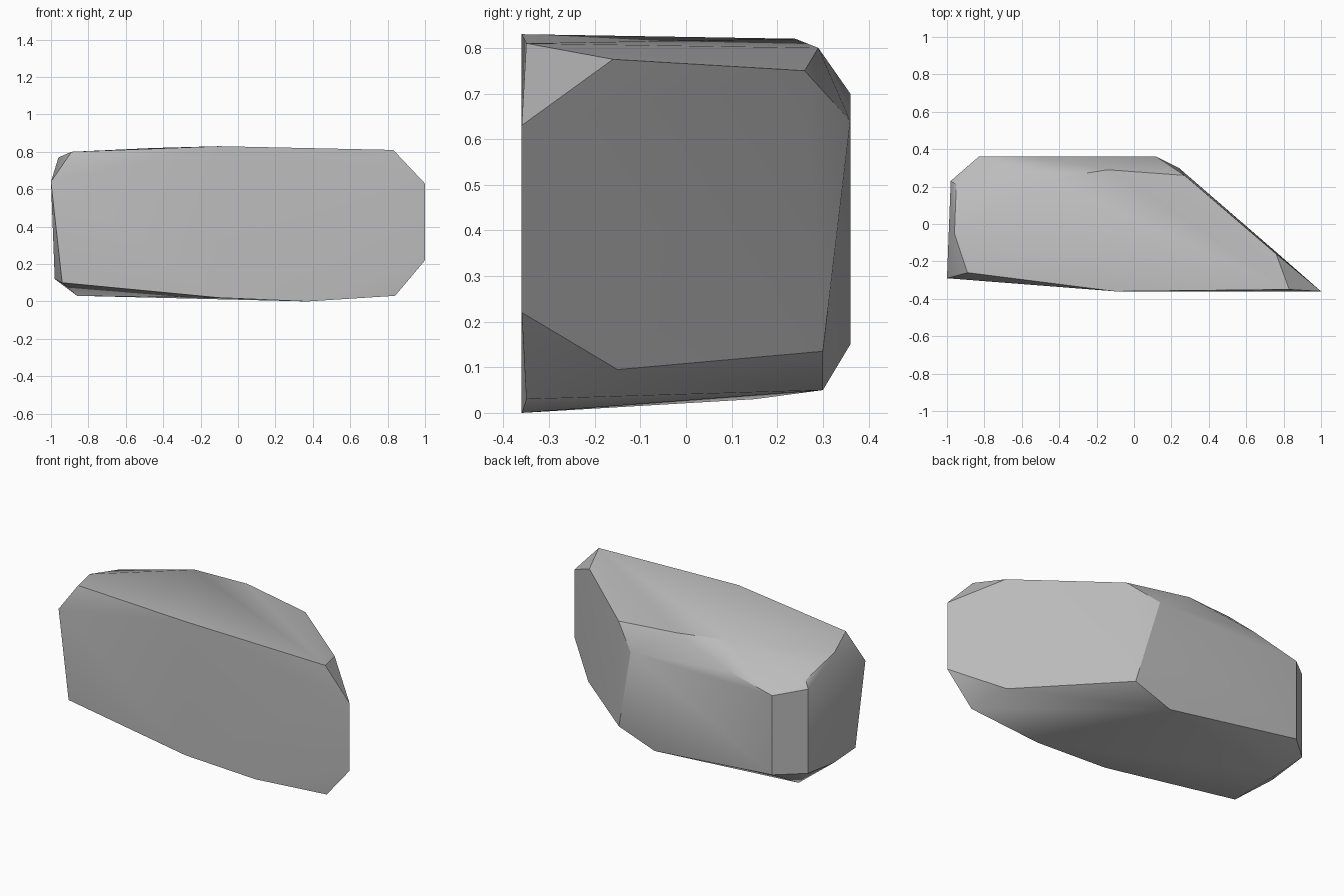
import bpy
import bmesh
from math import radians

# Remove the default cube only
default_cube = bpy.data.objects.get("Cube")
if default_cube:
    bpy.data.objects.remove(default_cube, do_unlink=True)


def make_material(name, colour):
    material = bpy.data.materials.new(name)
    material.use_nodes = True
    material.diffuse_color = colour
    material.node_tree.nodes["Principled BSDF"].inputs["Base Color"].default_value = colour
    return material


def make_hull(name, corner_groups, material):
    """Wrap groups of corner points in one convex, angular solid."""
    bm = bmesh.new()
    for group in corner_groups:
        for corner in group:
            bm.verts.new(corner)
    hull = bmesh.ops.convex_hull(bm, input=bm.verts[:])
    unused = [v for v in hull["geom_interior"] if isinstance(v, bmesh.types.BMVert)]
    bmesh.ops.delete(bm, geom=unused, context="VERTS")
    bmesh.ops.dissolve_limit(bm, angle_limit=radians(1), verts=bm.verts[:], edges=bm.edges[:])
    bmesh.ops.recalc_face_normals(bm, faces=bm.faces[:])
    mesh = bpy.data.meshes.new(name)
    bm.to_mesh(mesh)
    bm.free()
    mesh.materials.append(material)
    rock = bpy.data.objects.new(name, mesh)
    bpy.context.collection.objects.link(rock)
    return rock


# Broad, nearly flat front face
front_corners = [
    (-1, -.29, .64), (-.1, -.36, .83), (.83, -.35, .81), (1, -.36, .63),
    (1, -.36, .22), (.84, -.35, .03), (.37, -.36, 0), (-.1, -.36, .02),
    (-.94, -.28, .1),
]

# Gently domed top and its rear shoulder
top_corners = [
    (-.89, -.26, .8), (-.96, -.05, .77), (-.95, .21, .7), (-.46, .24, .82),
    (-.14, .29, .8), (.27, .26, .75), (.76, -.16, .775),
]

# Rear wall
back_corners = [
    (-.83, .36, .63), (-.54, .36, .7), (.12, .36, .64),
    (-.83, .36, .15), (-.98, .23, .66),
]

# Underside and lower chamfers
lower_corners = [
    (-.98, .23, .15), (-.98, -.02, .12), (-.86, .15, .03),
    (0, .3, .05), (.24, .3, .135), (.76, -.15, .095),
]

stone_grey = make_material("stone grey", (.5, .5, .5, 1))
rock = make_hull("rock", [front_corners, top_corners, back_corners, lower_corners], stone_grey)

# Soften shallow facets while keeping the main ridges crisp
bpy.ops.object.select_all(action="DESELECT")
rock.select_set(True)
bpy.context.view_layer.objects.active = rock
bpy.ops.object.shade_smooth_by_angle(angle=radians(30))
